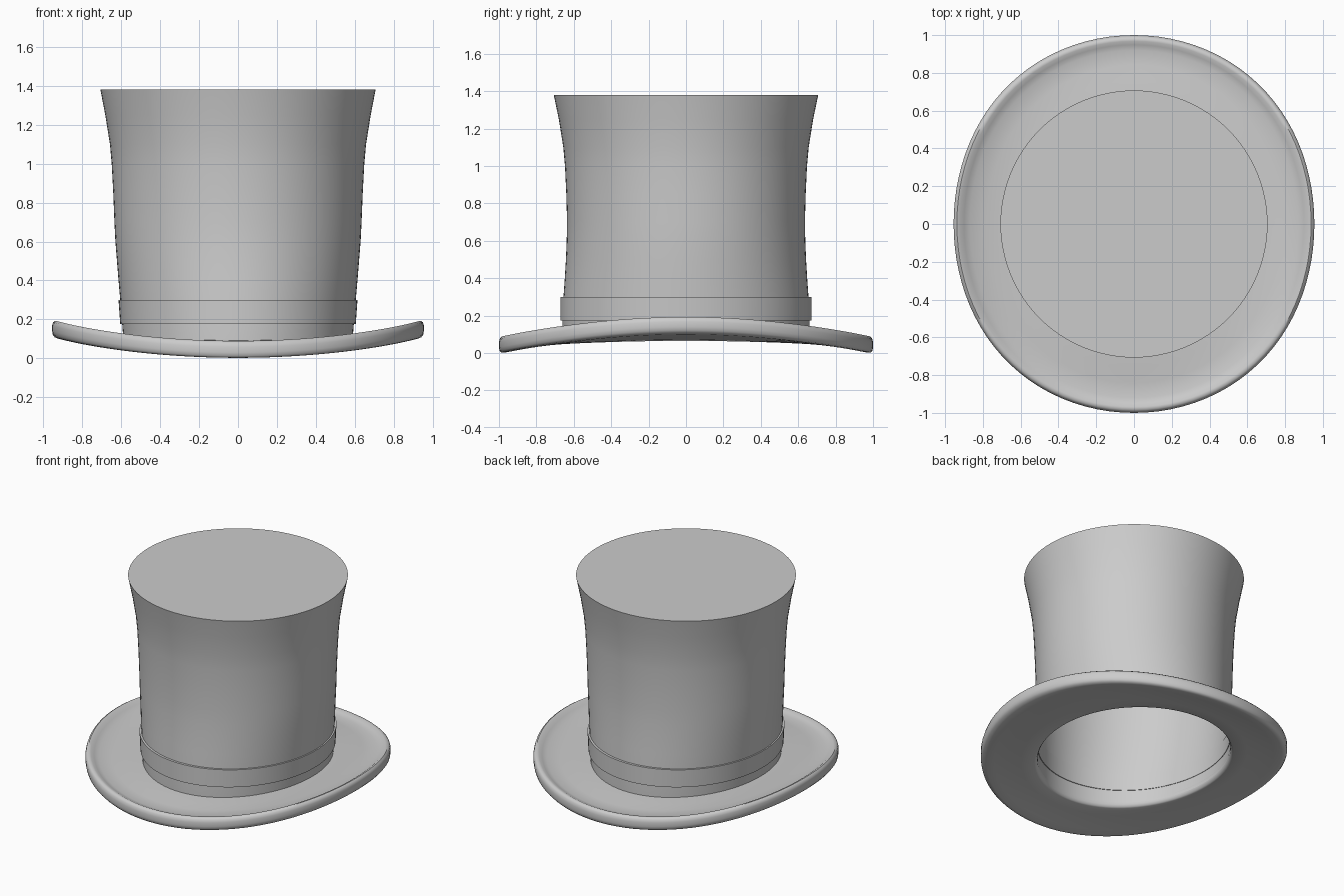
import bpy, bmesh, math

if "Cube" in bpy.data.objects:
    bpy.data.objects.remove(bpy.data.objects["Cube"])

N = 96


def loft(name, rings, close=False, cap_top=False, angle=40):
    """Skin a list of rings; each ring is a function of the angle giving a point."""
    bm = bmesh.new()
    loops = [[bm.verts.new(ring(2 * math.pi * i / N)) for i in range(N)] for ring in rings]
    pairs = list(zip(loops, loops[1:]))
    if close:
        pairs.append((loops[-1], loops[0]))
    for a, b in pairs:
        for i in range(N):
            j = (i + 1) % N
            bm.faces.new((a[i], a[j], b[j], b[i]))
    if cap_top:
        bm.faces.new(loops[-1])
    bmesh.ops.recalc_face_normals(bm, faces=bm.faces)
    mesh = bpy.data.meshes.new(name)
    bm.to_mesh(mesh)
    bm.free()
    obj = bpy.data.objects.new(name, mesh)
    bpy.context.collection.objects.link(obj)
    bpy.ops.object.select_all(action='DESELECT')
    obj.select_set(True)
    bpy.context.view_layer.objects.active = obj
    bpy.ops.object.shade_smooth_by_angle(angle=math.radians(angle))
    return obj


def oval(z, rx, ry):
    return lambda a: (rx * math.cos(a), ry * math.sin(a), z)


def brim_ring(t, h):
    """t runs from the head opening (0) to the outer edge (1); h is height above the underside."""
    def point(a):
        c, s = math.cos(a), math.sin(a)
        inner = (0.61 * c, 0.68 * s)
        outer_r = 1 - 0.045 * c ** 4
        x = inner[0] + (outer_r * c - inner[0]) * t
        y = inner[1] + (outer_r * s - inner[1]) * t
        # sides curl up, front and back dip down
        k = max(t, 0) ** 1.4
        z_in = 0.047 + 0.018 * c * c
        z_out = 0.11 * c * c
        return (x, y, z_in + (z_out - z_in) * k + h)
    return point


# Brim with a rolled outer lip
section = [(0, 0), (0.25, 0), (0.5, 0), (0.75, -0.002), (0.9, -0.004), (0.96, 0.0),
           (0.99, 0.012), (1, 0.03), (1, 0.058), (0.985, 0.076), (0.95, 0.086),
           (0.9, 0.083), (0.84, 0.07), (0.75, 0.056), (0.5, 0.047), (0.25, 0.045),
           (-0.06, 0.045), (-0.055, 0.02), (-0.03, 0.005)]
loft("brim", [brim_ring(t, h) for t, h in section], close=True, angle=50)

# Flared crown: oval at the head, round at the flat top
crown = [(0.085, 0.588, 0.66), (0.2, 0.597, 0.66), (0.3, 0.605, 0.655), (0.4, 0.614, 0.648),
         (0.5, 0.622, 0.642), (0.6, 0.63, 0.638), (0.7, 0.635, 0.636), (0.85, 0.641, 0.64),
         (1.0, 0.649, 0.647), (1.1, 0.658, 0.656), (1.25, 0.682, 0.68), (1.38, 0.707, 0.707)]
loft("crown", [oval(*r) for r in crown], cap_top=True)

# Band around the base of the crown
band = [(0.175, 0.592, 0.655), (0.175, 0.605, 0.672), (0.3, 0.614, 0.672), (0.3, 0.602, 0.652)]
loft("hat_band", [oval(*r) for r in band], close=True)
